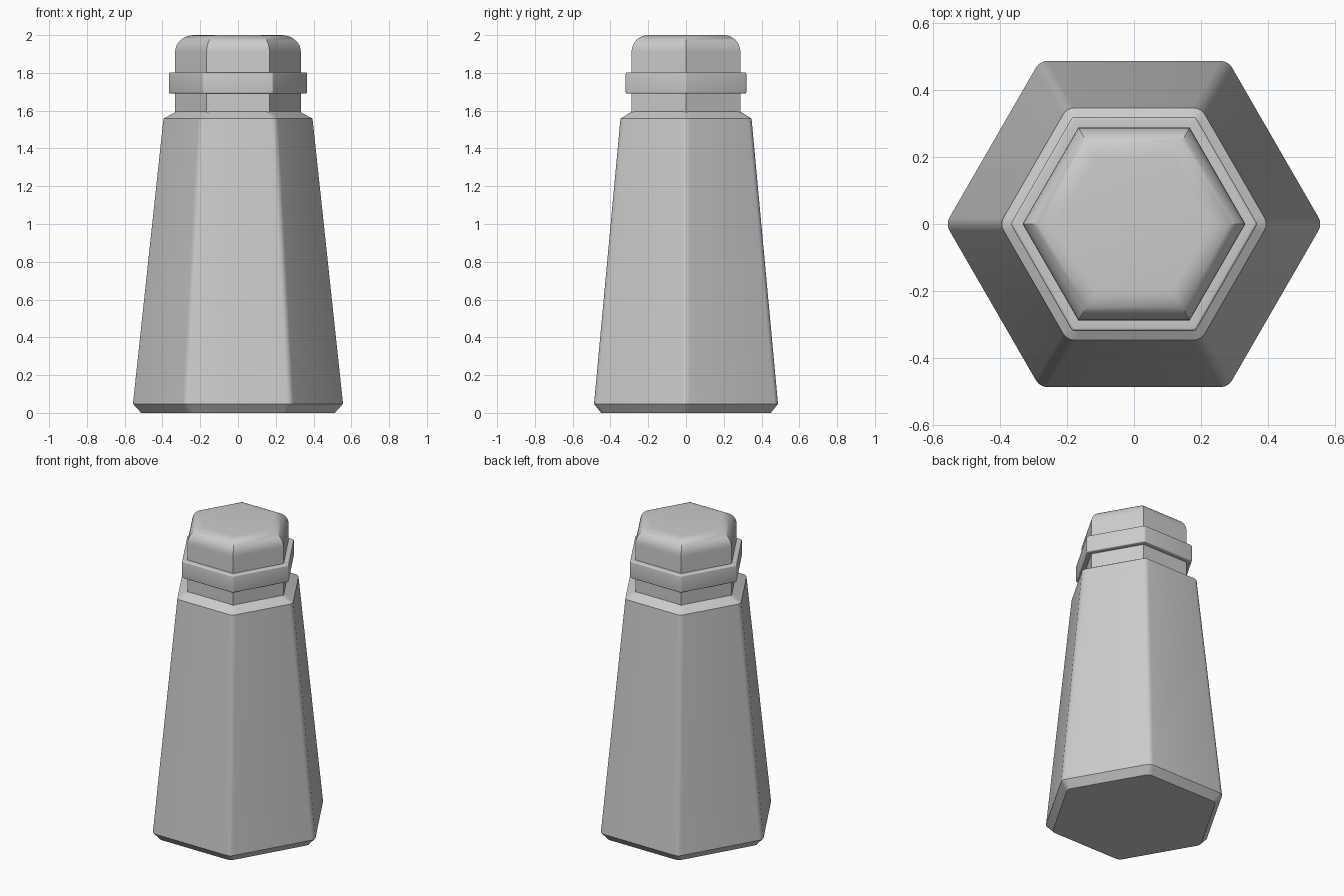
import bpy, bmesh, math

if "Cube" in bpy.data.objects:
    bpy.data.objects.remove(bpy.data.objects["Cube"])


def hexagon(apothem, fillet, steps):
    """Hexagon outline with corners on the x axis, optionally rounded."""
    corner = apothem / math.cos(math.pi / 6)
    if steps == 0:
        return [(corner * math.cos(k * math.pi / 3), corner * math.sin(k * math.pi / 3))
                for k in range(6)]
    centre = (apothem - fillet) / math.cos(math.pi / 6)
    points = []
    for k in range(6):
        a = k * math.pi / 3
        for s in range(steps + 1):
            t = a + math.pi / 3 * (s / steps - 0.5)
            points.append((centre * math.cos(a) + fillet * math.cos(t),
                           centre * math.sin(a) + fillet * math.sin(t)))
    return points


def loft(name, profile, fillet=0.0, steps=0, close_bottom=False, close_top=False):
    """Stack hexagons along a profile of (apothem, z), bottom to top."""
    bm = bmesh.new()
    rings = [[bm.verts.new((x, y, z)) for x, y in hexagon(a, fillet, steps)]
             for a, z in profile]
    n = len(rings[0])
    for low, high in zip(rings, rings[1:]):
        for i in range(n):
            j = (i + 1) % n
            bm.faces.new((low[i], low[j], high[j], high[i]))
    if close_bottom:
        bm.faces.new(rings[0][::-1])
    if close_top:
        bm.faces.new(rings[-1])
    mesh = bpy.data.meshes.new(name)
    bm.to_mesh(mesh)
    bm.free()
    obj = bpy.data.objects.new(name, mesh)
    bpy.context.collection.objects.link(obj)
    bpy.ops.object.select_all(action='DESELECT')
    obj.select_set(True)
    bpy.context.view_layer.objects.active = obj
    bpy.ops.object.shade_smooth_by_angle(angle=math.radians(30))
    return obj


def arc(cx, cz, r, start, end, steps):
    """Arc points for a profile, angles in degrees."""
    angles = [math.radians(start + (end - start) * s / steps) for s in range(steps + 1)]
    return [(cx + r * math.cos(t), cz + r * math.sin(t)) for t in angles]


NECK = 0.288

# Tapered body with bottom chamfer and sloping shoulder
loft("body", [(0.449, 0), (0.487, 0.048), (0.347, 1.558), (NECK, 1.595)],
     fillet=0.04, steps=4, close_bottom=True)

# Neck and cap with a rounded top edge
loft("cap", [(NECK, 1.585)] + arc(NECK - 0.088, 1.912, 0.088, 0, 90, 8),
     close_top=True)

# Collar around the cap with softened edges
outer, soft = 0.319, 0.008
loft("collar",
     [(NECK, 1.69)]
     + arc(outer - soft, 1.69 + soft, soft, -90, 0, 4)
     + arc(outer - soft, 1.803 - soft, soft, 0, 90, 4)
     + [(NECK, 1.803)],
     fillet=0.012, steps=3)
